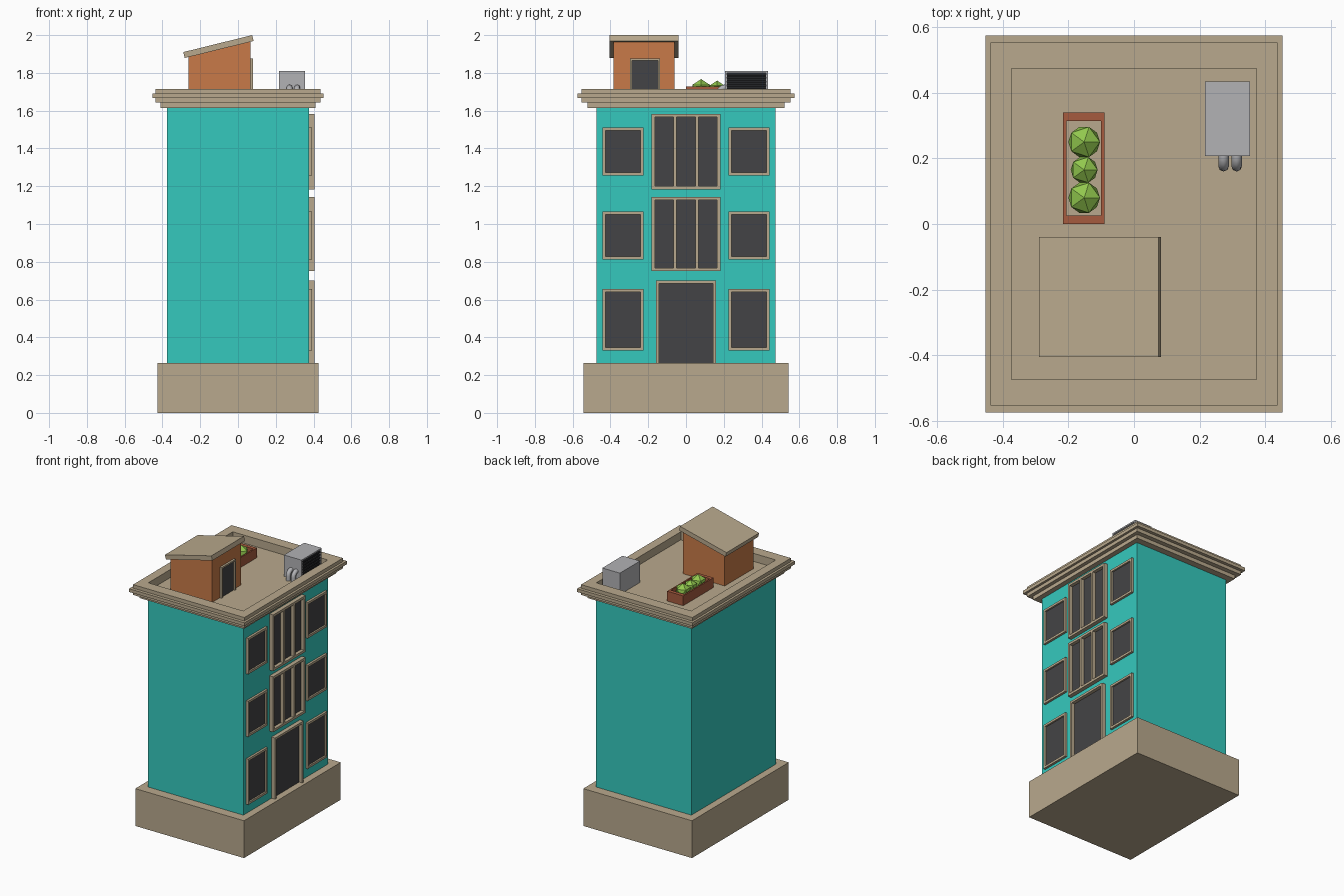
import bpy, bmesh, math
from mathutils import Vector

if "Cube" in bpy.data.objects:
    bpy.data.objects.remove(bpy.data.objects["Cube"])


def srgb(r, g, b):
    f = lambda c: c / 12.92 if c <= 0.04045 else ((c + 0.055) / 1.055) ** 2.4
    return tuple(f(c / 255) for c in (r, g, b)) + (1.0,)


def material(name, *rgb):
    m = bpy.data.materials.new(name)
    m.diffuse_color = srgb(*rgb)
    m.use_nodes = True
    m.node_tree.nodes["Principled BSDF"].inputs["Base Color"].default_value = m.diffuse_color
    return m


TAN = material("tan_stone", 185, 169, 141)
TEAL = material("teal_wall", 53, 201, 190)
GLASS = material("dark_glass", 68, 68, 70)
BRICK = material("orange_brick", 200, 122, 72)
CLAY = material("clay_red", 166, 91, 62)
GREEN = material("leaf_green", 146, 200, 78)
METAL = material("grey_metal", 178, 178, 181)
BLACK = material("grille_black", 36, 37, 39)


def finish(bm, name, mat):
    bmesh.ops.recalc_face_normals(bm, faces=bm.faces)
    me = bpy.data.meshes.new(name)
    bm.to_mesh(me)
    bm.free()
    me.materials.append(mat)
    ob = bpy.data.objects.new(name, me)
    bpy.context.collection.objects.link(ob)
    return ob


def boxes(name, mat, *specs):
    """One object from boxes given as (x0, x1, y0, y1, z0, z1)."""
    bm = bmesh.new()
    for x0, x1, y0, y1, z0, z1 in specs:
        vs = bmesh.ops.create_cube(bm, size=1)["verts"]
        for v in vs:
            v.co = Vector((x0 + (v.co.x + .5) * (x1 - x0),
                           y0 + (v.co.y + .5) * (y1 - y0),
                           z0 + (v.co.z + .5) * (z1 - z0)))
    return finish(bm, name, mat)


def prism(name, mat, pts, y0, y1):
    """Extrude an xz outline along y."""
    bm = bmesh.new()
    f = bm.faces.new([bm.verts.new((x, y0, z)) for x, z in pts])
    ext = bmesh.ops.extrude_face_region(bm, geom=[f])["geom"]
    for v in ext:
        if isinstance(v, bmesh.types.BMVert):
            v.co.y = y1
    return finish(bm, name, mat)


def opening(name, x, depth, y0, y1, z0, z1, b, panes=1, sill=True, mull=0.017):
    """Framed opening facing +x with a thin glass plate set behind it."""
    zb = z0 + b if sill else z0
    bars = [(x, x + depth, y0, y0 + b, z0, z1), (x, x + depth, y1 - b, y1, z0, z1),
            (x, x + depth, y0 + b, y1 - b, z1 - b, z1)]
    if sill:
        bars.append((x, x + depth, y0 + b, y1 - b, z0, zb))
    w = (y1 - y0 - 2 * b - (panes - 1) * mull) / panes
    for i in range(1, panes):
        m = y0 + b + i * w + (i - 1) * mull
        bars.append((x, x + depth, m, m + mull, zb, z1 - b))
    boxes(name + "_frame", TAN, *bars)
    boxes(name + "_glass", GLASS, (x, x + .005, y0 + b, y1 - b, zb, z1 - b))


# plinth and main walls
boxes("plinth", TAN, (-.427, .427, -.543, .543, 0, .265))
boxes("walls", TEAL, (-.375, .375, -.475, .475, .265, 1.615))

# stepped cornice with parapet and sunken roof deck, lofted from rectangles
FLOOR = 1.658
steps = [(.37, .47, 1.615), (.411, .521, 1.615), (.411, .521, 1.642), (.437, .553, 1.642),
         (.437, .553, 1.667), (.453, .575, 1.667), (.453, .575, 1.69), (.437, .553, 1.69),
         (.437, .553, 1.715), (.373, .474, 1.715), (.373, .474, FLOOR)]
bm = bmesh.new()
rings = [[bm.verts.new((sx * hx, sy * hy, z)) for sx, sy in ((-1, -1), (1, -1), (1, 1), (-1, 1))]
         for hx, hy, z in steps]
for a, c in zip(rings, rings[1:]):
    for i in range(4):
        j = (i + 1) % 4
        bm.faces.new((a[i], a[j], c[j], c[i]))
bm.faces.new(rings[-1])
bm.faces.new(rings[0][::-1])
finish(bm, "cornice_and_roof_deck", TAN)

# windows on the right side: side pairs, central triples, entrance
for floor, (z0, z1) in enumerate(((.33, .655), (.812, 1.066), (1.257, 1.512))):
    for side, y0 in (("left", -.443), ("right", .225)):
        opening(f"{side}_window_{floor}", .375, .016, y0, y0 + .218, z0, z1, .016)
for floor, (z0, z1) in enumerate(((.75, 1.143), (1.183, 1.583)), 1):
    opening(f"central_window_{floor}", .375, .029, -.182, .182, z0, z1, .017, panes=3)
opening("entrance", .375, .029, -.16, .16, .265, .70, .016, sill=False)
bpy.data.objects["entrance_frame"].data.update()

# roof hut with sloping slab and door
prism("hut_walls", BRICK, [(-.262, FLOOR), (.065, FLOOR), (.065, 1.967), (-.262, 1.887)], -.385, -.06)
prism("hut_roof", TAN, [(-.282, 1.879), (.083, 1.969), (.075, 2.0), (-.29, 1.91)], -.406, -.04)
opening("hut_door", .065, .015, -.296, -.138, FLOOR, 1.876, .011, sill=False)

# planter: open clay box with three low-poly bushes
px0, px1, py0, py1, pz = -.216, -.09, 0, .34, 1.728
boxes("planter", CLAY, (px0, px0 + .01, py0, py1, FLOOR, pz), (px1 - .01, px1, py0, py1, FLOOR, pz),
      (px0 + .01, px1 - .01, py0, py0 + .026, FLOOR, pz),
      (px0 + .01, px1 - .01, py1 - .026, py1, FLOOR, pz))
for i, (y, r) in enumerate(((.08, .054), (.165, .046), (.25, .054))):
    bm = bmesh.new()
    bmesh.ops.create_icosphere(bm, subdivisions=1, radius=r)
    bmesh.ops.translate(bm, verts=bm.verts, vec=(-.152, y, 1.713))
    finish(bm, f"bush_{i}", GREEN)

# air conditioner: casing with rim, recessed slatted grille
ax0, ax1, ay0, ay1, az = .216, .354, .207, .434, 1.81
t = .01
boxes("cooler_casing", METAL, (ax0, ax1 - .02, ay0, ay1, FLOOR, az),
      (ax1 - .02, ax1, ay0, ay0 + t, FLOOR, az), (ax1 - .02, ax1, ay1 - t, ay1, FLOOR, az),
      (ax1 - .02, ax1, ay0 + t, ay1 - t, az - t, az),
      (ax1 - .02, ax1, ay0 + t, ay1 - t, FLOOR, FLOOR + t))
boxes("cooler_grille_back", BLACK, (ax1 - .02, ax1 - .014, ay0 + t, ay1 - t, FLOOR + t, az - t))
boxes("cooler_slats", BLACK, *[(ax1 - .014, ax1 - .004, ay0 + t, ay1 - t, z, z + .011)
                               for z in (FLOOR + .02 + .02 * k for k in range(6))])

# two elbow pipes from the casing down to the roof
for i, x in enumerate((.273, .313)):
    cu = bpy.data.curves.new("pipe", "CURVE")
    cu.dimensions = "3D"
    cu.bevel_depth = .016
    cu.bevel_resolution = 2
    cu.use_fill_caps = True
    bend = [(x, .208 - .032 * math.sin(a), 1.69 + .032 * math.cos(a))
            for a in (math.pi / 2 * k / 5 for k in range(6))]
    path = [(x, .215, 1.722)] + bend + [(x, .176, FLOOR)]
    sp = cu.splines.new("POLY")
    sp.points.add(len(path) - 1)
    for p, co in zip(sp.points, path):
        p.co = (*co, 1)
    tmp = bpy.data.objects.new("pipe_path", cu)
    bpy.context.collection.objects.link(tmp)
    me = bpy.data.meshes.new_from_object(tmp.evaluated_get(bpy.context.evaluated_depsgraph_get()))
    bpy.data.objects.remove(tmp)
    me.materials.clear()
    me.materials.append(METAL)
    for f in me.polygons:
        f.use_smooth = len(f.vertices) == 4
    bpy.context.collection.objects.link(bpy.data.objects.new(f"pipe_{i}", me))
